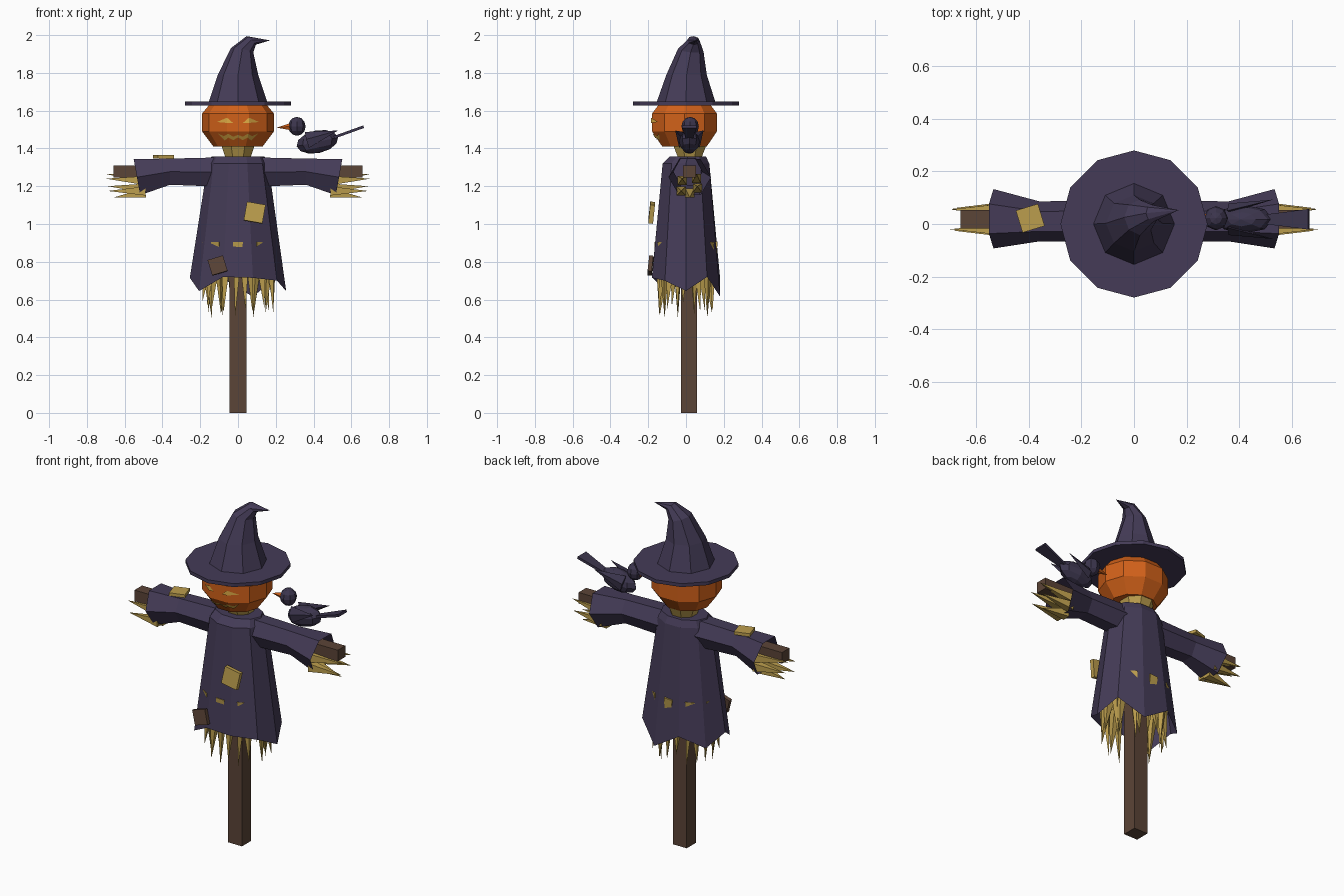
import bpy, bmesh, math, random
from mathutils import Vector, Matrix

if "Cube" in bpy.data.objects:
    bpy.data.objects.remove(bpy.data.objects["Cube"])

random.seed(4)


def material(name, rgb):
    m = bpy.data.materials.new(name)
    m.diffuse_color = (*rgb, 1)
    m.use_nodes = True
    m.node_tree.nodes["Principled BSDF"].inputs["Base Color"].default_value = m.diffuse_color
    return m


CLOTH = material("cloth", (0.058, 0.044, 0.095))
FEATHER = material("feather", (0.045, 0.036, 0.075))
WOOD = material("wood", (0.105, 0.058, 0.038))
STRAW = material("straw", (0.50, 0.34, 0.075))
ORANGE = material("pumpkin", (0.64, 0.12, 0.01))
GLOW = material("glow", (0.75, 0.42, 0.06))


def finish(name, bm, mat):
    bmesh.ops.remove_doubles(bm, verts=bm.verts, dist=1e-5)
    bmesh.ops.recalc_face_normals(bm, faces=bm.faces)
    me = bpy.data.meshes.new(name)
    bm.to_mesh(me)
    bm.free()
    me.materials.append(mat)
    ob = bpy.data.objects.new(name, me)
    bpy.context.collection.objects.link(ob)
    return ob


def loft(name, rings, n, mat, phase=0, caps=(True, True)):
    """Skin rings of (centre, rx, ry, normal); zero radius makes a point."""
    bm = bmesh.new()
    loops = []
    for c, rx, ry, nrm in rings:
        q = Vector((0, 0, 1)).rotation_difference(Vector(nrm))
        angles = [math.radians(phase + 360 * i / n) for i in range(n)]
        loops.append([bm.verts.new(Vector(c) + q @ Vector((rx * math.cos(a), ry * math.sin(a), 0)))
                      for a in angles])
    for a, b in zip(loops, loops[1:]):
        for i in range(n):
            j = (i + 1) % n
            bm.faces.new((a[i], a[j], b[j], b[i]))
    for k, cap in ((0, caps[0]), (-1, caps[1])):
        if cap and rings[k][1] > 0:
            bm.faces.new(loops[k])
    return finish(name, bm, mat)


def spike(name, tip, base, r, mat, n=4, phase=45, flat=1):
    d = Vector(base) - Vector(tip)
    return loft(name, [(tip, 0, 0, d), (base, r, r * flat, d)], n, mat, phase)


def box(name, c, size, mat, rot=(0, 0, 0)):
    bm = bmesh.new()
    bmesh.ops.create_cube(bm, size=1, matrix=Matrix.Diagonal((*size, 1)))
    ob = finish(name, bm, mat)
    ob.location = c
    ob.rotation_euler = [math.radians(a) for a in rot]
    return ob


def ball(name, c, size, mat, tilt=0, u=8, v=6):
    bm = bmesh.new()
    bmesh.ops.create_uvsphere(bm, u_segments=u, v_segments=v, radius=1,
                              matrix=Matrix.Diagonal((*size, 1)))
    ob = finish(name, bm, mat)
    ob.location = c
    ob.rotation_euler = (0, math.radians(tilt), 0)
    return ob


UP = (0, 0, 1)

# Wooden frame
box("post", (0, 0.015, 0.70), (0.09, 0.085, 1.40), WOOD)
box("crossbar", (0, 0.018, 1.278), (1.32, 0.07, 0.065), WOOD)

# Coat with a ragged open hem
coat = loft("coat", [((0, 0, 0.7), 0.255, 0.19, UP), ((0, 0, 1.32), 0.16, 0.13, UP),
                     ((0, 0.01, 1.358), 0.14, 0.10, UP)], 10, CLOTH, caps=(False, True))
for i, z in enumerate((0.645, 0.72, 0.615, 0.71, 0.65, 0.715, 0.645, 0.72, 0.715, 0.70)):
    coat.data.vertices[i].co.z = z

# Sleeves with straw hands
for side, s in (("left", -1), ("right", 1)):
    loft(f"{side}_sleeve", [((s * 0.08, 0.01, 1.275), 0.09, 0.08, (s, 0, 0)),
                            ((s * 0.36, 0.01, 1.277), 0.08, 0.076, (s, 0, 0)),
                            ((s * 0.535, 0.02, 1.248), 0.112, 0.113, (s, 0, -0.18))],
         6, CLOTH, phase=90, caps=(True, False))
    for y, z0, z1, x in ((0.055, 1.24, 1.265, 0.70), (-0.02, 1.23, 1.24, 0.70),
                         (0.06, 1.19, 1.20, 0.69), (-0.025, 1.175, 1.175, 0.69),
                         (0.02, 1.165, 1.14, 0.53 + 0.13)):
        spike(f"{side}_hand_straw", (s * x, y, z1), (s * 0.49, y, z0), 0.034, STRAW)

# Straw under the coat: long tufts poking through plus shorter filler
for k in range(10):
    a = math.radians(36 * k - 90)
    ca, sa = math.cos(a), math.sin(a)
    j = random.uniform(-0.03, 0.03)
    spike("skirt_straw", (0.17 * ca + j, 0.14 * sa, random.uniform(0.5, 0.54)),
          (0.181 * ca, 0.141 * sa, 0.905), 0.037, STRAW, 4, math.degrees(a) + 45)
    b = a + math.radians(12)
    spike("skirt_filler_straw", (0.19 * math.cos(b), 0.15 * math.sin(b), random.uniform(0.51, 0.6)),
          (0.16 * math.cos(b), 0.12 * math.sin(b), 0.80), 0.034, STRAW)

# Patches
box("chest_patch", (0.088, -0.182, 1.06), (0.10, 0.025, 0.10), STRAW, (-6, 10, 0))
box("hem_patch", (-0.108, -0.188, 0.78), (0.085, 0.022, 0.085), WOOD, (-6, -17, 0))
box("sleeve_patch", (-0.395, 0.022, 1.355), (0.088, 0.088, 0.018), STRAW, (0, 0, 17))

# Neck and pumpkin head
loft("neck", [((0, 0.02, 1.345), 0.07, 0.065, UP), ((0, 0.02, 1.43), 0.1, 0.1, UP)], 8, STRAW, 22.5)
HEAD = ((1.41, 0.13), (1.49, 0.19), (1.585, 0.19), (1.645, 0.14))
loft("pumpkin_head", [((0, -0.008, z), r, r * 0.95, UP) for z, r in HEAD], 10, ORANGE)


def on_head(x, z):
    """Point just in front of the pumpkin's front facets."""
    for (z0, r0), (z1, r1) in zip(HEAD, HEAD[1:]):
        if z0 <= z <= z1:
            r = r0 + (r1 - r0) * (z - z0) / (z1 - z0)
    c18 = math.cos(math.radians(18))
    t = math.radians(36)
    y = min(r * c18, (r * c18 - abs(x) * math.sin(t)) / math.cos(t))
    return (x, -0.008 - 0.95 * y - 0.006, z)


def face_mark(name, polys):
    bm = bmesh.new()
    for p in polys:
        bm.faces.new([bm.verts.new(on_head(x, z)) for x, z in p])
    finish(name, bm, GLOW)


# Carved face
for side, s in (("left", -1), ("right", 1)):
    face_mark(f"{side}_eye", [[(s * x, z) for x, z in p] for p in (
        ((0.026, 1.535), (0.058, 1.563), (0.058, 1.535)),
        ((0.058, 1.535), (0.058, 1.563), (0.112, 1.54)))])
    face_mark(f"{side}_mouth", [[(s * x, z) for x, z in p] for p in (
        ((0, 1.458), (0, 1.472), (0.025, 1.462), (0.025, 1.444)),
        ((0.025, 1.444), (0.025, 1.462), (0.052, 1.478), (0.052, 1.457)),
        ((0.052, 1.457), (0.052, 1.478), (0.075, 1.465), (0.07, 1.442)),
        ((0.07, 1.442), (0.075, 1.465), (0.108, 1.48)))])

# Hat: flat brim and bent crown
loft("hat_brim", [((0, 0, 1.628), 0.28, 0.28, UP), ((0, 0, 1.648), 0.28, 0.28, UP)], 12, CLOTH)
loft("hat_crown", [((0, 0, 1.64), 0.157, 0.157, UP),
                   ((0.0, 0.003, 1.79), 0.107, 0.107, UP),
                   ((0.022, 0.025, 1.92), 0.06, 0.068, (0.2, 0.1, 1)),
                   ((0.07, 0.04, 1.972), 0.033, 0.033, (0.7, 0.1, 0.75)),
                   ((0.17, 0.053, 1.972), 0, 0, (1, 0, 0))], 8, CLOTH)

# Crow on the right arm
ball("crow_body", (0.42, 0.018, 1.435), (0.112, 0.054, 0.06), FEATHER, -12)
ball("crow_head", (0.312, 0.022, 1.517), (0.046, 0.046, 0.05), FEATHER)
spike("crow_beak", (0.205, 0.022, 1.51), (0.285, 0.022, 1.515), 0.022, ORANGE, 5)
for side, s in (("left", -1), ("right", 1)):
    spike(f"crow_{side}_wing", (0.53, 0.018 + s * 0.075, 1.495), (0.365, 0.018 + s * 0.043, 1.445),
          0.045, FEATHER, 4, 0, 0.4)
loft("crow_tail", [((0.47, 0.018, 1.445), 0.01, 0.02, (1, 0, 0.37)),
                   ((0.665, 0.018, 1.515), 0.01, 0.055, (1, 0, 0.37))], 4, FEATHER, 45)
